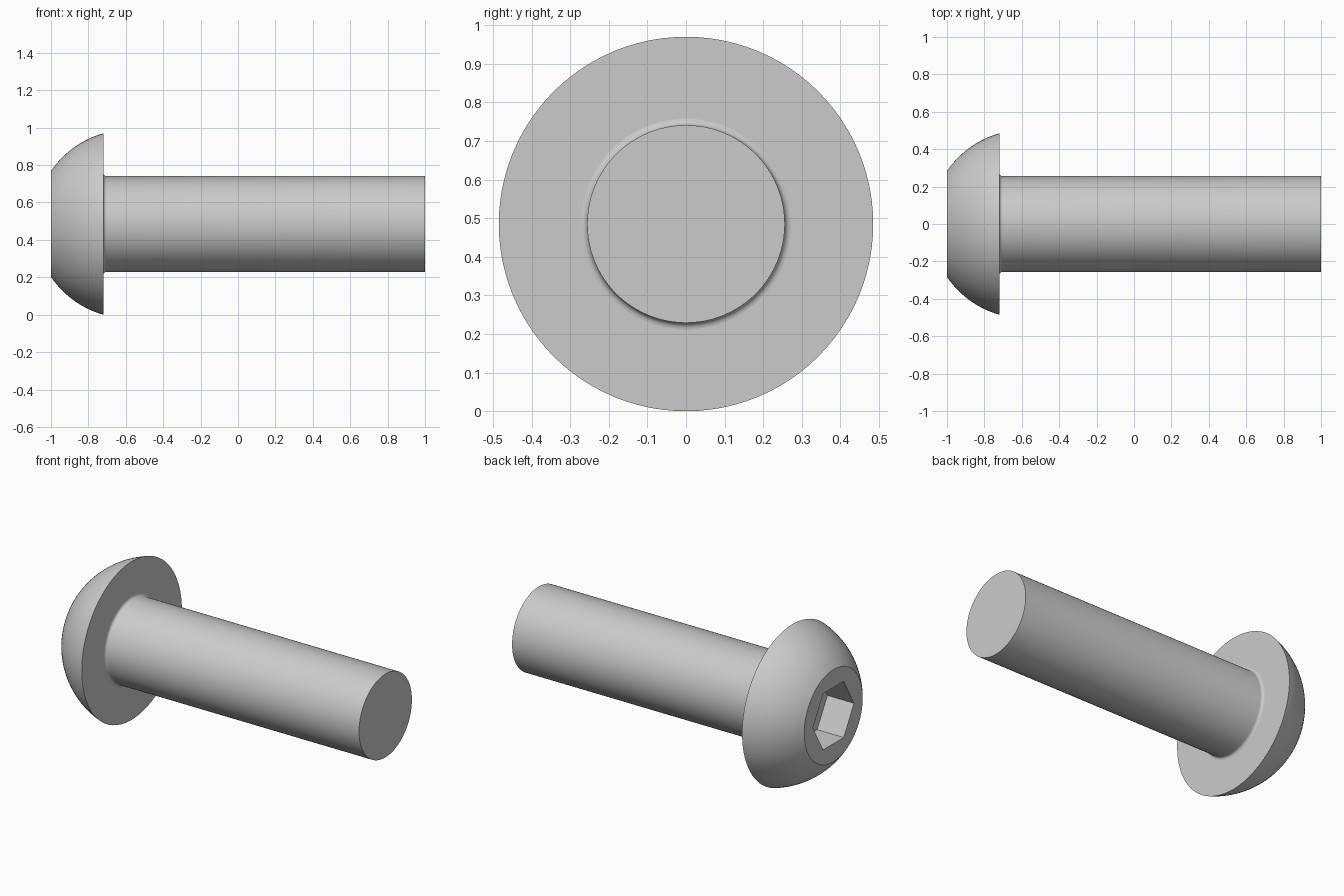
import bpy
import bmesh
from math import cos, sin, pi, radians, sqrt

cube = bpy.data.objects.get("Cube")
if cube:
    bpy.data.objects.remove(cube, do_unlink=True)

SEGMENTS = 96
AXIS_Z = 0.485
HEAD_R, FACE_R, SHANK_R = 0.485, 0.283, 0.256
TOP_X, SEAT_X, END_X = -1.0, -0.72, 1.0
FILLET = 0.017
HEX_APOTHEM, HEX_DEPTH = 0.172, 0.18

steel = bpy.data.materials.new("steel grey")
steel.use_nodes = True
GREY = (0.6, 0.6, 0.6, 1)
steel.diffuse_color = GREY
steel.node_tree.nodes["Principled BSDF"].inputs["Base Color"].default_value = GREY


def circle(r):
    return lambda t: r


def hexagon(apothem):
    return lambda t: apothem / cos(t % (pi / 3) - pi / 6)


def loft(name, sections, cap_start=False, cap_end=False):
    """Join sections (x, radius function) along the x axis."""
    bm = bmesh.new()
    rings = []
    for x, radius in sections:
        angles = [2 * pi * i / SEGMENTS for i in range(SEGMENTS)]
        rings.append([bm.verts.new((x, radius(t) * cos(t), AXIS_Z + radius(t) * sin(t)))
                      for t in angles])
    for a, b in zip(rings, rings[1:]):
        for i in range(SEGMENTS):
            j = (i + 1) % SEGMENTS
            bm.faces.new((a[i], b[i], b[j], a[j]))
    if cap_start:
        bm.faces.new(rings[0])
    if cap_end:
        bm.faces.new(rings[-1])
    bmesh.ops.recalc_face_normals(bm, faces=bm.faces)
    mesh = bpy.data.meshes.new(name)
    bm.to_mesh(mesh)
    bm.free()
    mesh.materials.append(steel)
    obj = bpy.data.objects.new(name, mesh)
    bpy.context.collection.objects.link(obj)
    bpy.ops.object.select_all(action='DESELECT')
    obj.select_set(True)
    bpy.context.view_layer.objects.active = obj
    bpy.ops.object.shade_smooth_by_angle(angle=radians(30))
    return obj


# Domed head: hex socket floor and walls, flat face, spherical dome, flat seat
span = SEAT_X - TOP_X
centre = TOP_X + (HEAD_R ** 2 + span ** 2 - FACE_R ** 2) / (2 * span)
dome_r = sqrt((centre - TOP_X) ** 2 + FACE_R ** 2)
head = [(TOP_X + HEX_DEPTH, hexagon(HEX_APOTHEM)), (TOP_X, hexagon(HEX_APOTHEM))]
STEPS = 14
for k in range(STEPS + 1):
    x = TOP_X + span * k / STEPS
    head.append((x, circle(sqrt(dome_r ** 2 - (x - centre) ** 2))))
head.append((SEAT_X, circle(SHANK_R + FILLET)))
loft("button_head", head, cap_start=True)

# Plain shank with a small fillet under the head
shank = []
for k in range(6):
    a = pi / 2 * k / 5
    shank.append((SEAT_X + FILLET * (1 - cos(a)), circle(SHANK_R + FILLET * (1 - sin(a)))))
shank.append((END_X, circle(SHANK_R)))
loft("shank", shank, cap_end=True)
